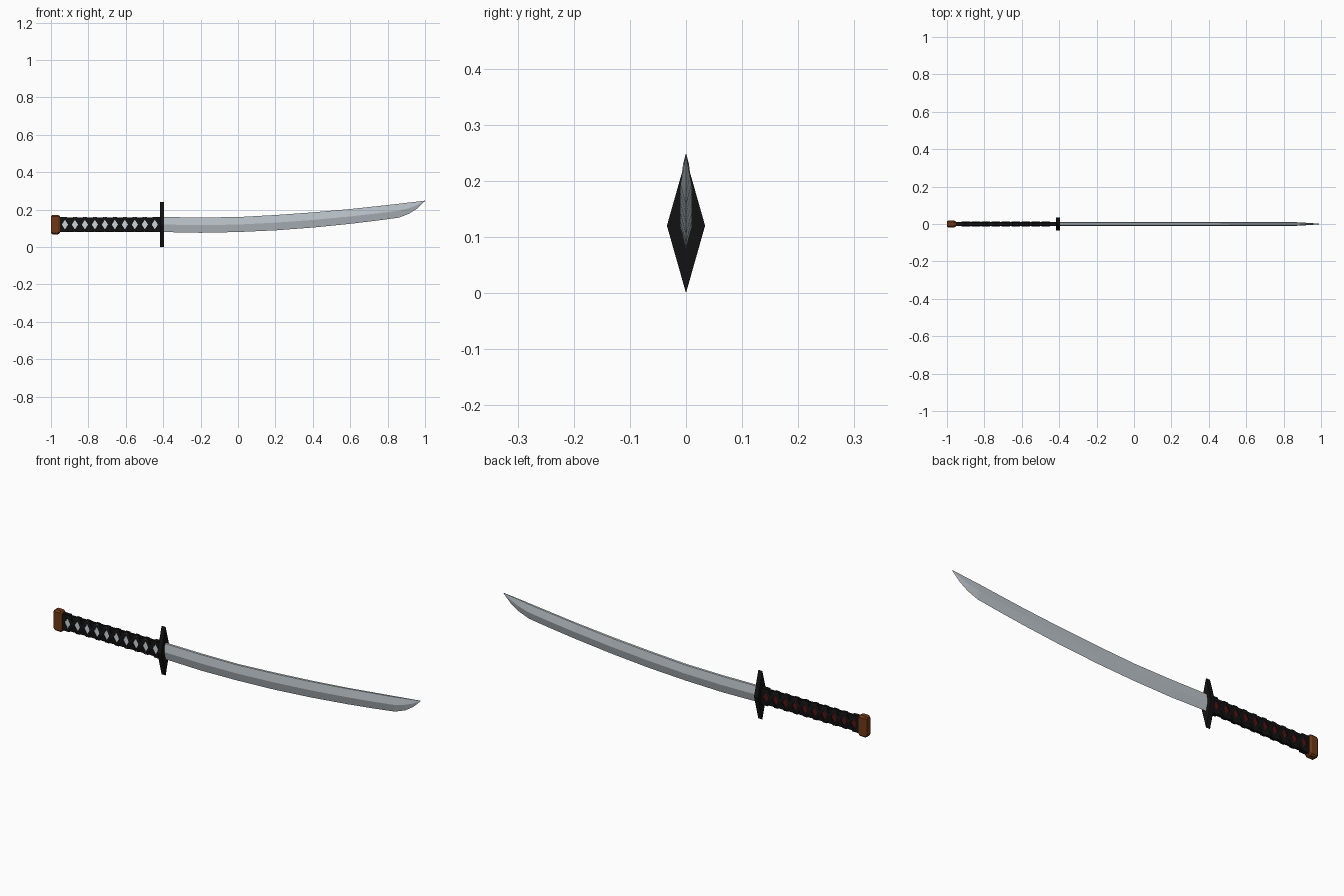
import bpy, bmesh

if "Cube" in bpy.data.objects:
    bpy.data.objects.remove(bpy.data.objects["Cube"])

def material(name, rgb):
    m = bpy.data.materials.new(name)
    m.diffuse_color = (*rgb, 1)
    m.use_nodes = True
    m.node_tree.nodes["Principled BSDF"].inputs["Base Color"].default_value = m.diffuse_color
    return m

BLACK = material("black", (0.006, 0.006, 0.006))
BROWN = material("brown", (0.16, 0.04, 0.008))
RED = material("dark_red", (0.08, 0.006, 0.006))
STEEL = material("steel", (0.50, 0.55, 0.59))
PALE = material("pale", (0.60, 0.66, 0.70))

def loft(bm, rings):
    """Skin a list of closed rings and cap both ends."""
    vs = [[bm.verts.new(p) for p in r] for r in rings]
    n = len(vs[0])
    for a, b in zip(vs, vs[1:]):
        for i in range(n):
            j = (i + 1) % n
            bm.faces.new((a[i], a[j], b[j], b[i]))
    bm.faces.new(vs[0][::-1])
    bm.faces.new(vs[-1])

def finish(name, bm, mat):
    bmesh.ops.remove_doubles(bm, verts=bm.verts, dist=1e-5)
    bmesh.ops.recalc_face_normals(bm, faces=bm.faces)
    me = bpy.data.meshes.new(name)
    bm.to_mesh(me)
    bm.free()
    me.materials.append(mat)
    ob = bpy.data.objects.new(name, me)
    bpy.context.collection.objects.link(ob)
    return ob

def prism_x(name, sections, mat):
    """Sections are (x, list of (y, z))."""
    bm = bmesh.new()
    loft(bm, [[(x, y, z) for y, z in ring] for x, ring in sections])
    return finish(name, bm, mat)

ZC = 0.12

# Blade: x, spine height, edge height, ridge half thickness, spine half thickness
stations = [
    (-0.40, 0.160, 0.080, 0.011, 0.006), (-0.20, 0.158, 0.076, 0.011, 0.006),
    (0.00, 0.160, 0.080, 0.011, 0.006), (0.20, 0.171, 0.089, 0.011, 0.006),
    (0.40, 0.185, 0.104, 0.011, 0.006), (0.60, 0.203, 0.124, 0.011, 0.005),
    (0.75, 0.219, 0.142, 0.011, 0.005), (0.86, 0.231, 0.157, 0.010, 0.005),
    (0.915, 0.238, 0.178, 0.007, 0.003), (0.96, 0.243, 0.207, 0.004, 0.002),
    (1.00, 0.248, 0.246, 0.0004, 0.0002)]
sections = []
for x, top, low, w, s in stations:
    mid = low + (top - low) * 0.5
    sections.append((x, [(-s, top), (-w, mid), (0, low), (w, mid), (s, top)]))
prism_x("blade", sections, STEEL)

# Diamond guard
diamond = [(0, 0), (0.034, ZC), (0, 0.24), (-0.034, ZC)]
prism_x("guard", [(-0.418, diamond), (-0.396, diamond)], BLACK)

# Pommel with chamfered rim
def octagon(hy, hz, c):
    return [(sy * y, ZC + sz * z) for sy, sz, y, z in (
        (1, 1, hy, hz - c), (1, 1, hy - c, hz), (-1, 1, hy - c, hz), (-1, 1, hy, hz - c),
        (-1, -1, hy, hz - c), (-1, -1, hy - c, hz), (1, -1, hy - c, hz), (1, -1, hy, hz - c))]

outer, inner = octagon(0.019, 0.052, 0.008), octagon(0.014, 0.046, 0.007)
prism_x("pommel", [(-1.0, inner), (-0.991, outer), (-0.962, outer), (-0.953, inner)], BROWN)

# Grip core
core = octagon(0.0075, 0.039, 0.003)
prism_x("grip_core", [(-0.96, core), (-0.41, core)], BLACK)

# Crossed wrap straps and the diamonds showing between them
X0, X1, CELLS = -0.952, -0.418, 10
P = (X1 - X0) / CELLS
straps = bmesh.new()
W = 0.010

def strap(x_top, x_low, side):
    rings = []
    for t, y in ((0, 0.007), (0.15, 0.011), (0.5, 0.0145), (0.85, 0.011), (1, 0.007)):
        x = x_top + (x_low - x_top) * t
        z = 0.161 - 0.082 * t
        a, b = max(x - W, X0), min(x + W, X1)
        rings.append([(a, 0, z), (b, 0, z), (b, side * y, z), (a, side * y, z)])
    loft(straps, rings)

for side, mat, label in ((-1, PALE, "front"), (1, RED, "back")):
    gems = bmesh.new()
    for k in range(CELLS):
        xc = X0 + (k + 0.5) * P
        if k < CELLS - 1:
            strap(xc, xc + P, side)
            strap(xc + P, xc, side)
        loft(gems, [[(xc + dx, side * y, ZC + dz) for dx, dz in
                     ((0.024, 0), (0, 0.038), (-0.024, 0), (0, -0.038))]
                    for y in (0.005, 0.009)])
    finish(label + "_diamonds", gems, mat)
    # Half cells at the two ends of the wrap
    for xe, d in ((X0, 1), (X1, -1)):
        for sz in (1, -1):
            loft(straps, [[(xe, side * y, ZC), (xe + d * 0.010, side * y, ZC),
                           (xe + d * (P / 2 + W), side * y, ZC + sz * 0.041),
                           (xe, side * y, ZC + sz * 0.041)] for y in (0, 0.011)])
finish("grip_wrap", straps, BLACK)
